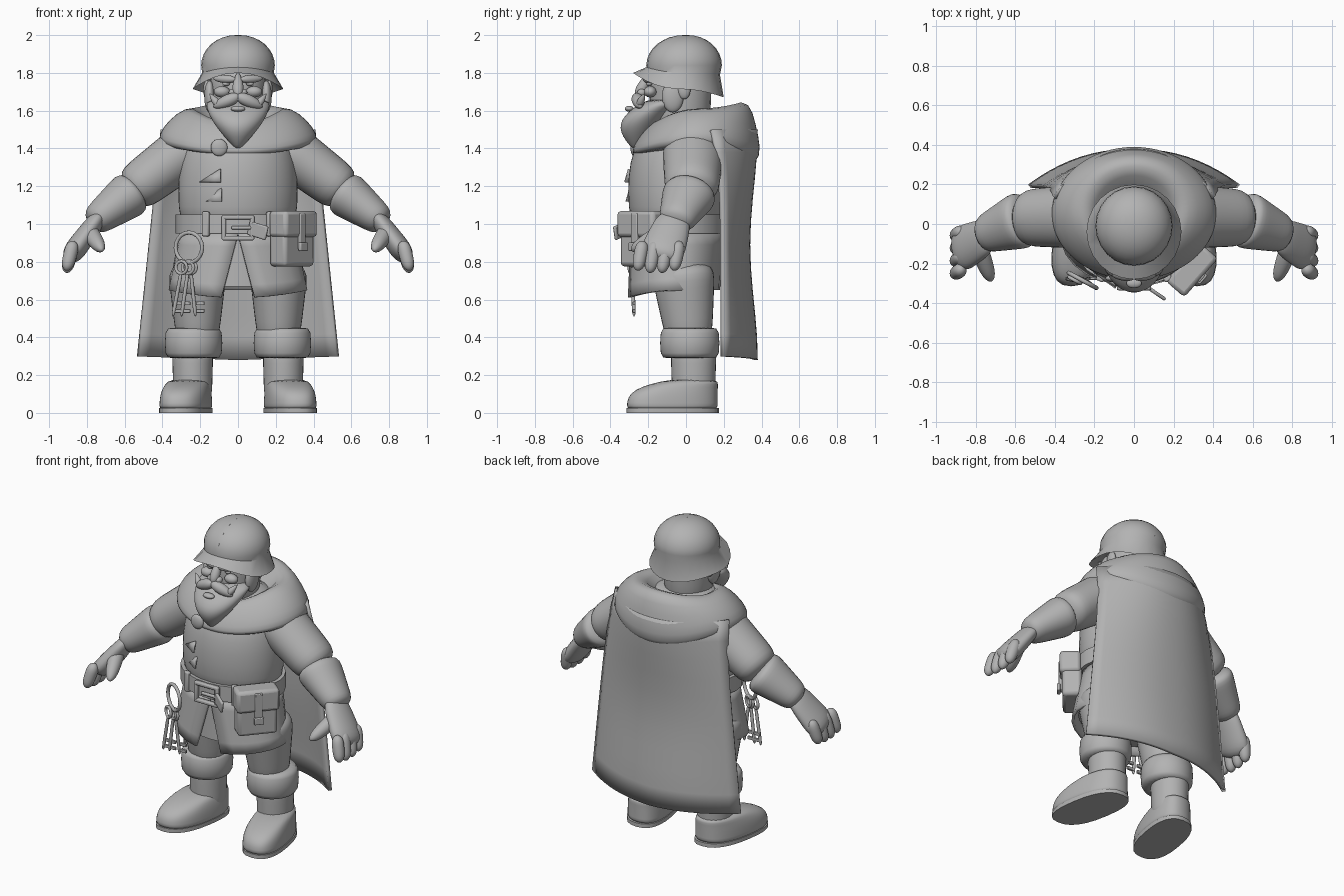
import bpy, bmesh, math
from mathutils import Vector, Matrix, Euler

cube = bpy.data.objects.get("Cube")
if cube:
    bpy.data.objects.remove(cube, do_unlink=True)

shade = (.45, .45, .45, 1)
grey = bpy.data.materials.new("plain grey")
grey.use_nodes = True
grey.diffuse_color = shade
grey.node_tree.nodes["Principled BSDF"].inputs["Base Color"].default_value = shade


def finish(name, bm, smooth=False, mirror=False, thickness=0, bevel=0):
    """Turn a bmesh into a shaded object with its modifiers."""
    bmesh.ops.recalc_face_normals(bm, faces=bm.faces)
    mesh = bpy.data.meshes.new(name)
    bm.to_mesh(mesh)
    bm.free()
    mesh.materials.append(grey)
    mesh.shade_smooth()
    if not smooth:
        mesh.set_sharp_from_angle(angle=math.radians(40))
    obj = bpy.data.objects.new(name, mesh)
    bpy.context.collection.objects.link(obj)
    if bevel:
        modifier = obj.modifiers.new("bevel", "BEVEL")
        modifier.width, modifier.segments = bevel, 2
    if thickness:
        modifier = obj.modifiers.new("thickness", "SOLIDIFY")
        modifier.thickness = thickness
    if smooth:
        obj.modifiers.new("smooth", "SUBSURF")
    if mirror:
        obj.modifiers.new("mirror", "MIRROR")


def skin(loops, closed=True):
    """Bridge a series of point loops, capping the ends of closed ones."""
    bm = bmesh.new()
    rows = [[bm.verts.new(point) for point in loop] for loop in loops]
    for lower, upper in zip(rows, rows[1:]):
        count = len(lower)
        for i in range(count if closed else count - 1):
            j = (i + 1) % count
            bm.faces.new((lower[i], lower[j], upper[j], upper[i]))
    if closed:
        bm.faces.new(rows[0])
        bm.faces.new(rows[-1])
    return bm


def oval(wide, front, back, z, side_z=None, back_z=None, centre=0, lean=0, gap=None, square=1, count=24):
    """Horizontal loop whose height may differ at the front, sides and back."""
    side_z = z if side_z is None else side_z
    back_z = side_z if back_z is None else back_z
    trim = math.asin(gap / wide) if gap is not None else 0
    points = []
    for i in range(count if gap is None else count + 1):
        angle = trim + 2 * (math.pi - trim) * i / count
        across, ahead = math.sin(angle), math.cos(angle)
        reach = math.copysign(abs(ahead) ** square, ahead)
        y = (front + back) / 2 + reach * (front - back) / 2
        x = centre + wide * math.copysign(abs(across) ** square, across) + lean * (y - back)
        end_z = z if ahead > 0 else back_z
        points.append((x, y, side_z + (end_z - side_z) * ahead * ahead))
    return points


def shell(name, rows, smooth=True, mirror=False, **options):
    finish(name, skin([oval(*row, **options) for row in rows]), smooth, mirror)


def band(name, wide, front, back, low, high, lip=.02, **options):
    """Strap or turned-down cuff with rolled-in lips."""
    inner = (wide - lip, front + lip, back - lip)
    outer = (wide, front, back)
    shell(name, [(*inner, low), (*outer, low), (*outer, high), (*inner, high)], **options)


def limb(name, start, end, first, last, blunt=2, flat=1, mirror=True, side=(0, 1, 0), count=12):
    """Tapering rounded form from start to end; a high bluntness squares the ends."""
    start, end = Vector(start), Vector(end)
    axis = (end - start).normalized()
    side = Vector(side)
    side = (side - axis * side.dot(axis)).normalized()
    across = axis.cross(side)
    loops = []
    for step in range(9):
        t = (1 - math.cos(math.pi * step / 8)) / 2
        fullness = math.sqrt(max(1 - abs(2 * t - 1) ** blunt, .01))
        radius = fullness * (first + (last - first) * t)
        turns = [2 * math.pi * i / count for i in range(count)]
        loops.append([start.lerp(end, t) + radius * (side * math.cos(a) + across * flat * math.sin(a))
                      for a in turns])
    finish(name, skin(loops), True, mirror)


def place(location, size, rotation):
    return Matrix.LocRotScale(Vector(location), Euler(rotation), Vector(size))


def blob(name, location, size, mirror=True):
    bm = bmesh.new()
    bmesh.ops.create_uvsphere(bm, u_segments=16, v_segments=10, radius=1, matrix=place(location, size, (0, 0, 0)))
    finish(name, bm, True, mirror)


def box(name, location, size, rotation=(0, 0, 0), bevel=.008):
    bm = bmesh.new()
    bmesh.ops.create_cube(bm, size=1, matrix=place(location, size, rotation))
    finish(name, bm, bevel=bevel)


def hoop(name, location, radius, thickness):
    bpy.ops.mesh.primitive_torus_add(location=location, rotation=(math.pi / 2, 0, -.5), major_radius=radius,
                                     minor_radius=thickness, major_segments=20, minor_segments=8)
    obj = bpy.context.object
    obj.name = name
    obj.data.materials.append(grey)
    obj.data.shade_smooth()


def fractions(count):
    return [i / count for i in range(count + 1)]


# Helmet: tilted brim, domed crown and thin crest
brim = [(.17, -.2, .16, 1.81, 1.78, 1.76), (.24, -.28, .2, 1.8, 1.715, 1.67), (.19, -.21, .18, 1.83, 1.8, 1.79)]
arc = [math.pi / 2 * t for t in fractions(8)]
crown = [(.185 * math.cos(a) + .01, -.2 * math.cos(a) - .01, .18 * math.cos(a) + .01, 1.84 + .16 * math.sin(a))
         for a in arc]
shell("helmet", brim + crown, smooth=False)
ridge = [2 * a for a in arc]
finish("helmet_crest", skin([[(x, -.01 - (.195 + rise) * math.cos(a), 1.84 + (.155 + rise) * math.sin(a))
                              for x, rise in ((-.006, 0), (0, .006), (.006, 0))] for a in ridge]))

# Head and face
limb("head", (0, -.03, 1.45), (0, -.03, 1.86), .16, .18, blunt=6, flat=.9, mirror=False)
limb("nose", (0, -.19, 1.8), (0, -.26, 1.67), .02, .04, mirror=False)
blob("nostril", (.03, -.235, 1.695), (.02, .025, .02))
blob("cheek", (.085, -.19, 1.7), (.045, .035, .03))
blob("eye", (.063, -.195, 1.742), (.02, .015, .012))
limb("eyebrow", (.01, -.22, 1.765), (.13, -.17, 1.77), .025, .02)
blob("ear", (.165, -.01, 1.71), (.02, .035, .05))
blob("side_whiskers", (.15, -.07, 1.675), (.03, .06, .085))

# Beard swelling forward from its point, with a curled moustache
shell("beard", [(.01 + .165 * math.sin(math.pi / 2 * t), -.28 + .08 * (t ** 3 - math.sin(math.pi * t)),
                 -.25 + .25 * t, 1.395 + .27 * t) for t in fractions(6)])
blob("lower_lip", (0, -.3, 1.61), (.04, .025, .016), mirror=False)
limb("moustache", (-.01, -.265, 1.68), (.13, -.24, 1.62), .04, .03)
limb("moustache_tip", (.1, -.25, 1.625), (.15, -.22, 1.69), .03, .008)

# Tunic body, with a skirt split at the front over an inner panel
shell("tunic_body", [(.3, -.28, .2, .9), (.32, -.31, .21, 1.1), (.32, -.31, .22, 1.25),
                     (.3, -.285, .22, 1.4), (.23, -.2, .2, 1.52), (.14, -.12, .14, 1.58)])
finish("tunic_skirt", skin([oval(.31 + .06 * t, -.29 - .025 * t, .2 - .02 * t, .95 - .34 * t, .95 - .3 * t,
                                 gap=.09 * t) for t in fractions(5)], closed=False), thickness=.018)
shell("inner_skirt", [(.29, -.27, .17, .95), (.33, -.28, .16, .67)], smooth=False)

# Torn lacing flaps on the chest
for height in (1.12, 1.22):
    flap = bmesh.new()
    flap.faces.new([flap.verts.new((x, y, height + rise))
                    for x, y, rise in ((-.2, -.24, 0), (-.09, -.3, .07), (-.09, -.32, 0))])
    finish("lacing_flap", flap, thickness=.009)

# Belt, buckle and loose strap end
band("belt", .33, -.315, .215, .95, 1.05, smooth=False)
for sign in (-1, 1):
    box("buckle_bar", (0, -.32, .98 + .055 * sign), (.17, .03, .024))
    box("buckle_side", (.075 * sign, -.32, .98), (.024, .03, .13))
    box("belt_loop", (.17 * sign, -.275, 1), (.04, .03, .13), (0, 0, .4 * sign))
box("buckle_pin", (.02, -.325, .98), (.11, .02, .02))
box("strap_end", (.105, -.345, .965), (.12, .018, .075), (0, .25, -.6))

# Pouch turned outward on the hip
spin = math.radians(49)
outward = Matrix.Rotation(spin, 3, "Z") @ Vector((0, -1, 0))
for part, out, height, size, bevel in (("body", 0, .91, (.24, .115, .27), .02), ("flap", .01, 1, (.26, .125, .14), .02),
                                       ("strap", .07, .96, (.045, .02, .19), .005),
                                       ("clasp", .08, .88, (.06, .02, .045), .005)):
    box("pouch_" + part, Vector((.285, -.225, height)) + outward * out, size, (0, 0, spin), bevel)

# Key ring and keys
hoop("key_ring", (-.26, -.285, .875), .08, .011)
for top, foot in ((-.3, -.345), (-.265, -.3), (-.25, -.225)):
    hoop("key_bow", (top, -.285, .77), .033, .009)
    limb("key_shaft", (top, -.285, .75), (foot, -.275, .51), .011, .011, blunt=12, mirror=False, count=8)
    for height in (.54, .58):
        box("key_tooth", (foot + .025, -.275, height), (.045, .014, .02), bevel=.003)

# Hood mantle draped round the neck, and its clasp
shell("hood_mantle", [(.38, -.25, .3, 1.36, 1.4, 1.3), (.42, -.29, .38, 1.37, 1.43, 1.32),
                      (.42, -.28, .4, 1.41, 1.48, 1.4), (.37, -.24, .37, 1.48, 1.55, 1.53),
                      (.28, -.19, .34, 1.53, 1.62, 1.65), (.2, -.15, .25, 1.54, 1.61, 1.65),
                      (.16, -.12, .14, 1.45, 1.48, 1.5)], count=32)
blob("cloak_clasp", (-.1, -.275, 1.405), (.046, .02, .046), mirror=False)

# Cape curving round the back and flaring to its hem
cape = []
for t in fractions(10):
    width = .41 + .125 * t
    edge, bulge = .2 - .06 * (1 - t) ** 6, .36 + .02 * math.cos(2 * math.pi * t)
    spread = [2 * s - 1 for s in fractions(20)]
    cape.append([(width * u, bulge + (edge - bulge) * abs(u) ** 2.2, 1.5 - 1.2 * t - .02 * t * (1 - abs(u)))
                 for u in spread])
finish("cape", skin(cape, closed=False), thickness=.022)

# Sleeves, gauntlets and hands
limb("sleeve", (.22, .04, 1.43), (.58, .03, 1.16), .17, .145, blunt=14, flat=.88, count=16)
limb("gauntlet", (.54, .03, 1.18), (.78, -.06, 1), .16, .09, blunt=16, flat=.85, count=16)
limb("palm", (.72, -.05, 1.06), (.9, -.14, .81), .09, .13, blunt=6, flat=.5, count=16)
for finger in range(4):
    y = -.035 - .064 * finger
    limb("finger", (.87, y, .91), (.91, y - .03, .735 + .012 * abs(finger - 1.5)), .04, .035, blunt=4)
limb("thumb", (.8, -.08, .98), (.72, -.29, .86), .055, .035, blunt=4, side=(1, 0, 0))

# Trousers, turned-down cuffs, boots and soles
limb("trouser_leg", (.215, -.02, .8), (.215, .02, .35), .18, .12, blunt=12, flat=.92, count=16)
band("boot_cuff", .155, -.14, .18, .29, .45, lip=.03, mirror=True, centre=.235)
limb("boot_shaft", (.24, .04, .36), (.24, .04, .05), .125, .115, blunt=14, flat=.9, count=16)
boot = dict(mirror=True, centre=.235, lean=-.17, square=.8)
shell("boot_foot", [(.13 - .03 * t ** 3, .24 * t ** 4 - .315, .17, .01 + .17 * t) for t in fractions(6)], **boot)
band("boot_sole", .13, -.315, .175, 0, .025, lip=.005, smooth=False, **boot)
